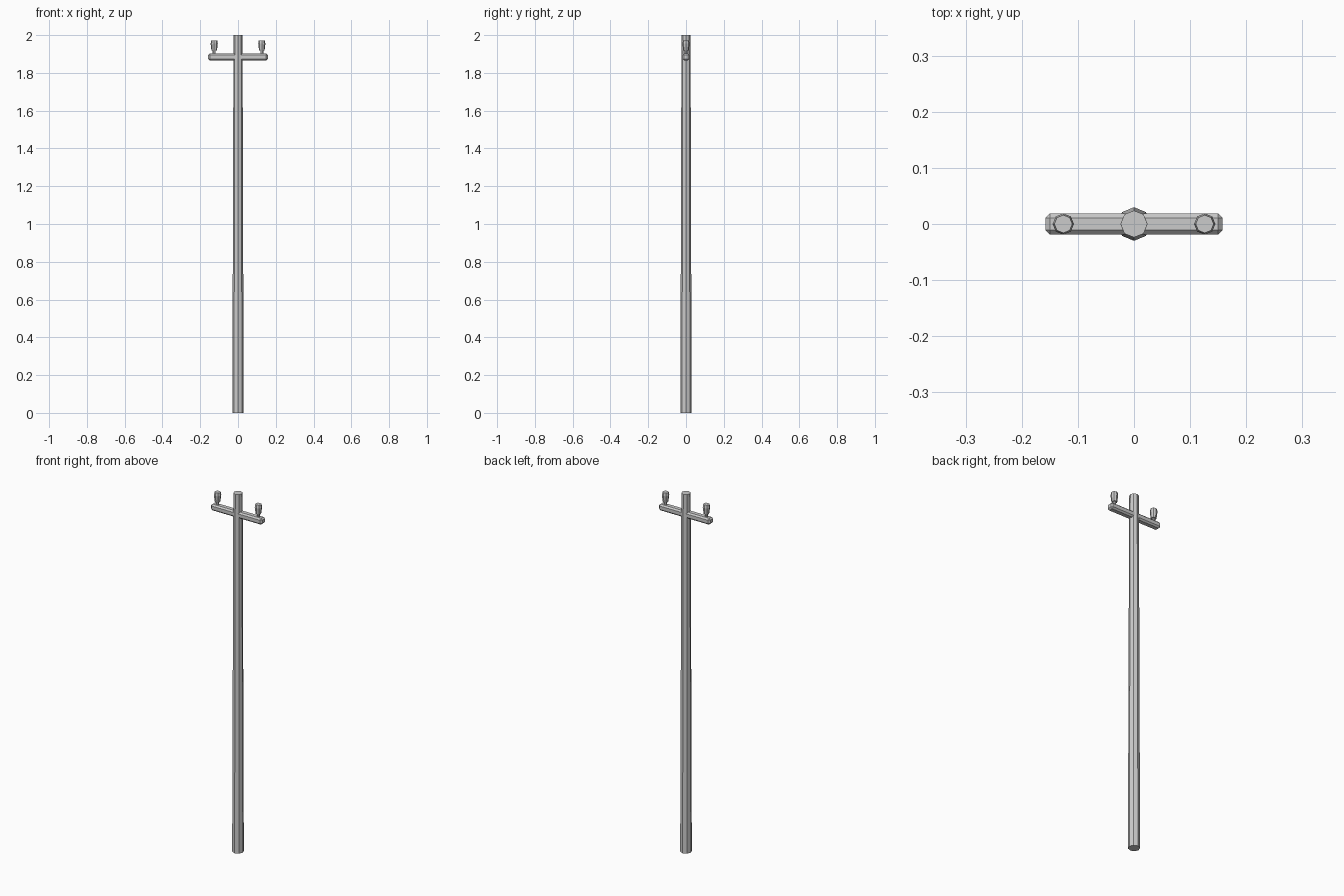
import bpy, bmesh, math

if "Cube" in bpy.data.objects:
    bpy.data.objects.remove(bpy.data.objects["Cube"])

def lathe(name, profile, x=0.0, sides=8, turn=0.0):
    """Closed faceted turned shape from (radius, z) pairs."""
    bm = bmesh.new()
    rings = []
    for r, z in profile:
        rings.append([bm.verts.new((x + r * math.cos(turn + i * math.tau / sides),
                                    r * math.sin(turn + i * math.tau / sides), z))
                      for i in range(sides)])
    for a, b in zip(rings, rings[1:]):
        for i in range(sides):
            j = (i + 1) % sides
            bm.faces.new((a[i], a[j], b[j], b[i]))
    bm.faces.new(rings[0][::-1])
    bm.faces.new(rings[-1])
    me = bpy.data.meshes.new(name)
    bm.to_mesh(me)
    bm.free()
    ob = bpy.data.objects.new(name, me)
    bpy.context.collection.objects.link(ob)
    return ob

# Tapered octagonal pole
lathe("pole", [(0.03, 0), (0.024, 2.0)])

# Chamfered crossarm
bpy.ops.mesh.primitive_cube_add(size=1, location=(0, 0, 1.884))
arm = bpy.context.object
arm.name = "crossarm"
arm.scale = (0.315, 0.038, 0.035)
bpy.ops.object.transform_apply(location=False, rotation=False, scale=True)
bev = arm.modifiers.new("chamfer", 'BEVEL')
bev.width = 0.008
bev.segments = 1

# Insulators: thin pin with a flared cap
for side, x in (("left", -0.126), ("right", 0.126)):
    lathe("pin_" + side, [(0.008, 1.89), (0.008, 1.925)], x)
    lathe("insulator_" + side, [(0.0145, 1.918), (0.019, 1.955), (0.016, 1.971)],
          x)
